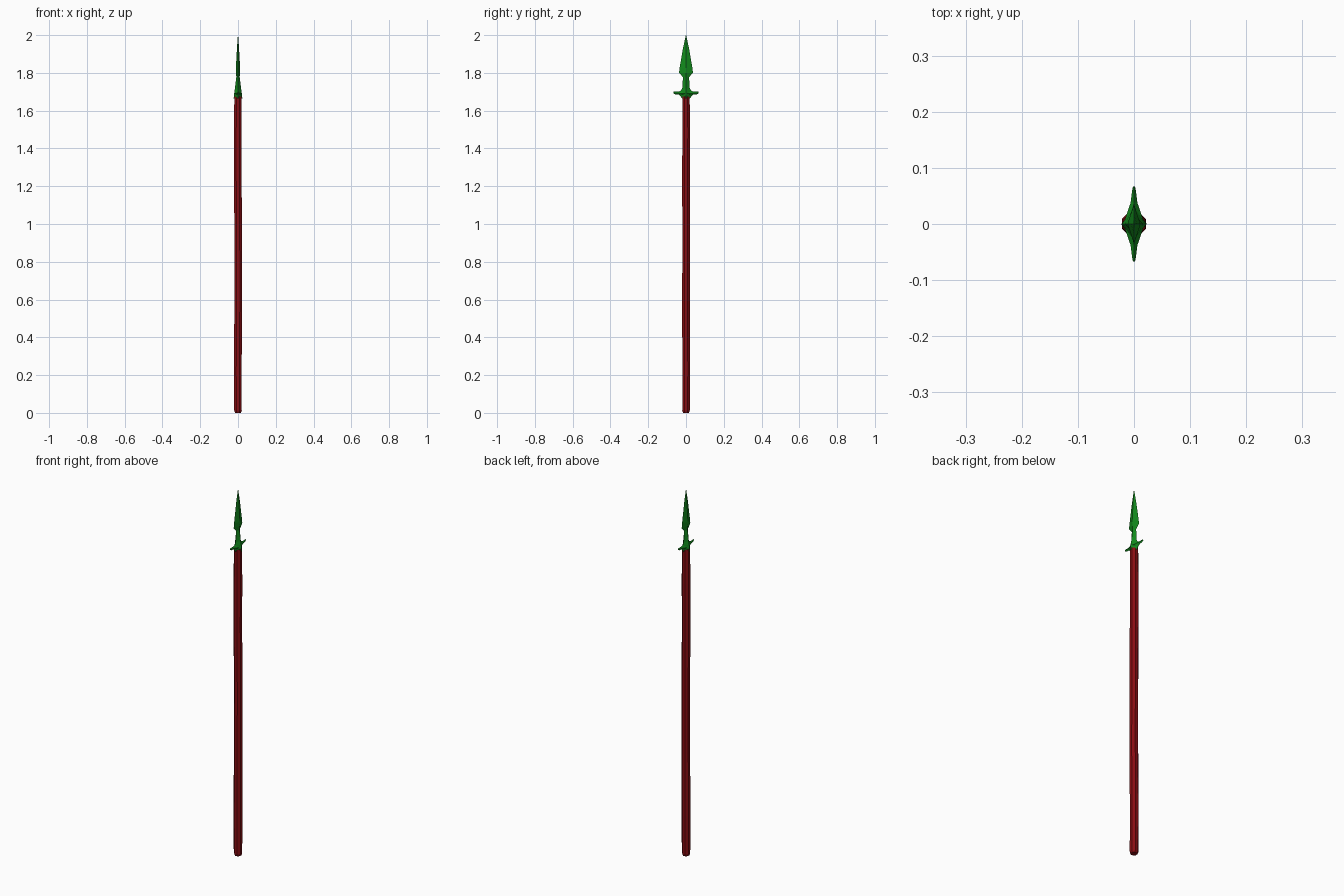
import bpy, math

if "Cube" in bpy.data.objects:
    bpy.data.objects.remove(bpy.data.objects["Cube"])


def material(name, rgb):
    m = bpy.data.materials.new(name)
    m.diffuse_color = (*rgb, 1)
    m.use_nodes = True
    m.node_tree.nodes["Principled BSDF"].inputs["Base Color"].default_value = m.diffuse_color
    return m


red = material("dark red wood", (0.25, 0.004, 0.006))
green = material("green metal", (0.006, 0.25, 0.012))


def loft(name, rings, mat):
    """Skin a list of equal-length rings of points and cap both ends."""
    n = len(rings[0])
    verts = [p for r in rings for p in r]
    faces = [(i * n + j, i * n + (j + 1) % n, (i + 1) * n + (j + 1) % n, (i + 1) * n + j)
             for i in range(len(rings) - 1) for j in range(n)]
    faces.append(tuple(reversed(range(n))))
    faces.append(tuple(range(len(verts) - n, len(verts))))
    me = bpy.data.meshes.new(name)
    me.from_pydata(verts, [], faces)
    me.materials.append(mat)
    ob = bpy.data.objects.new(name, me)
    bpy.context.collection.objects.link(ob)
    return ob


# Shaft: slightly uneven eight-sided pole (z, radius, x offset, y offset)
def octagon(z, r, ox, oy):
    return [(ox + r * math.cos(math.pi / 8 + k * math.pi / 4),
             oy + r * math.sin(math.pi / 8 + k * math.pi / 4), z) for k in range(8)]


shaft = [(0.0, 0.017, 0, 0), (0.012, 0.0215, 0, 0), (0.22, 0.022, -0.001, 0.001),
         (0.56, 0.022, 0.001, 0), (0.93, 0.0215, 0.001, 0.0005),
         (1.25, 0.022, -0.001, 0), (1.49, 0.022, -0.001, 0.001), (1.675, 0.021, 0, 0)]
loft("shaft", [octagon(*s) for s in shaft], red)


# Spearhead: stacked diamond sections (z, half thickness x, half width y)
def diamond(z, hx, hy):
    return [(hx, 0, z), (0, hy, z), (-hx, 0, z), (0, -hy, z)]


head = [(1.665, 0.0228, 0.022), (1.683, 0.0215, 0.034), (1.700, 0.019, 0.030),
        (1.718, 0.0165, 0.020), (1.778, 0.009, 0.016), (1.800, 0.010, 0.037),
        (1.825, 0.0115, 0.034), (1.93, 0.0055, 0.016), (2.0, 0.0006, 0.0008)]
loft("spearhead", [diamond(*h) for h in head], green)

# Guard prongs: tapering points on both sides (y, half thickness x, bottom z, top z)
prong = [(0.0, 0.019, 1.668, 1.712), (0.022, 0.0115, 1.672, 1.708),
         (0.038, 0.006, 1.685, 1.701), (0.058, 0.0035, 1.687, 1.701),
         (0.0665, 0.002, 1.692, 1.701)]
for label, s in (("right", 1), ("left", -1)):
    rings = []
    for y, hx, lo, hi in prong:
        ring = [(s * hx, s * y, (lo + hi) / 2), (0, s * y, lo),
                (-s * hx, s * y, (lo + hi) / 2), (0, s * y, hi)]
        rings.append(ring[::-1])
    loft("guard_prong_" + label, rings, green)
